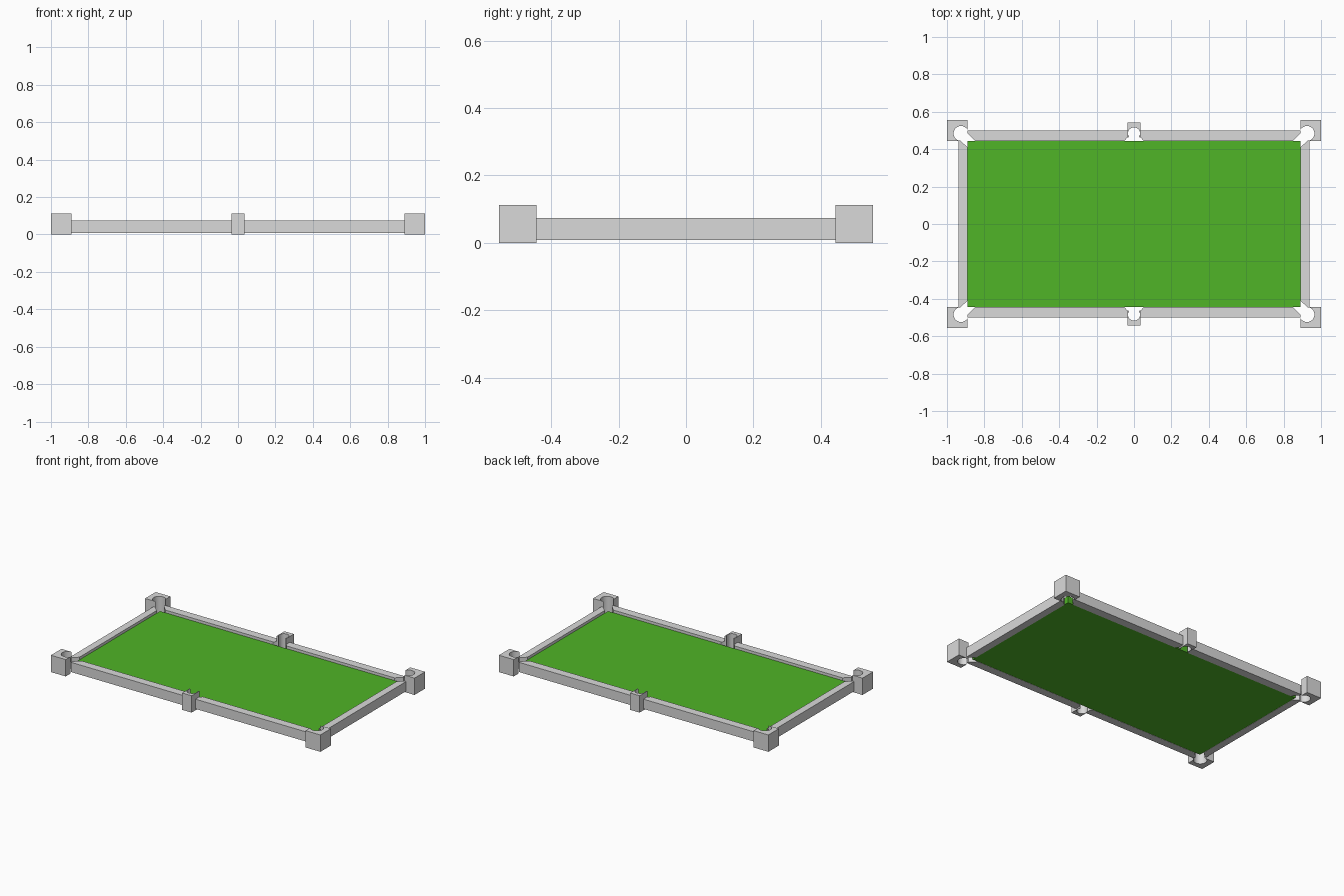
import bpy, bmesh, math

if "Cube" in bpy.data.objects:
    bpy.data.objects.remove(bpy.data.objects["Cube"])


def material(name, rgb):
    m = bpy.data.materials.new(name)
    m.diffuse_color = (*rgb, 1)
    m.use_nodes = True
    m.node_tree.nodes["Principled BSDF"].inputs["Base Color"].default_value = m.diffuse_color
    return m


GREY = material("light_grey", (0.7, 0.7, 0.7))
GREEN = material("green_cloth", (0.08, 0.46, 0.02))


def prism(name, outline, z0, z1, mat, mirror=(False, False)):
    """Extrude a plan outline from z0 to z1 and mirror it about the centre."""
    bm = bmesh.new()
    face = bm.faces.new([bm.verts.new((x, y, z0)) for x, y in outline])
    ext = bmesh.ops.extrude_face_region(bm, geom=[face])
    top = [v for v in ext["geom"] if isinstance(v, bmesh.types.BMVert)]
    bmesh.ops.translate(bm, verts=top, vec=(0, 0, z1 - z0))
    # triangulate the caps so that concave outlines fill cleanly
    bmesh.ops.recalc_face_normals(bm, faces=bm.faces)
    bmesh.ops.triangulate(bm, faces=[f for f in bm.faces if len(f.verts) > 4])
    me = bpy.data.meshes.new(name)
    bm.to_mesh(me)
    bm.free()
    me.materials.append(mat)
    ob = bpy.data.objects.new(name, me)
    bpy.context.collection.objects.link(ob)
    if any(mirror):
        mod = ob.modifiers.new("mirror", "MIRROR")
        mod.use_axis = (mirror[0], mirror[1], False)
        mod.use_mirror_merge = False
    bpy.context.view_layer.objects.active = ob
    ob.select_set(True)
    bpy.ops.object.shade_smooth_by_angle(angle=math.radians(30))
    ob.select_set(False)
    return ob


def arc(cx, cy, r, a0, a1, n=20):
    """Points on a circle between two angles in degrees."""
    return [(cx + r * math.cos(math.radians(a0 + (a1 - a0) * i / n)),
             cy + r * math.sin(math.radians(a0 + (a1 - a0) * i / n)))
            for i in range(n + 1)]


# Cloth-covered playing bed
prism("bed", [(-.89, -.445), (.89, -.445), (.89, .445), (-.89, .445)],
      .01, .056, GREEN)

# Corner pocket blocks, each with a round bite open to the bed
a = math.degrees(math.acos(-.035 / .04))
corner = [(1, .443), (1, .555), (.89, .555)] + arc(.925, .484, .04, a, -90)
prism("corner_pockets", corner, 0, .113, GREY, (True, True))

# Side pocket blocks, open to the bed
middle = [(.035, .46), (.035, .542), (-.035, .542), (-.035, .46)]
middle += arc(0, .485, .032, 215, -35)
prism("side_pockets", middle, 0, .113, GREY, (False, True))

# Long rails with angled jaws at both ends
long_rail = [(.035, .5), (.89, .5), (.89, .485), (.85, .445),
             (.05, .445), (.035, .465)]
prism("long_rails", long_rail, .009, .074, GREY, (True, True))

# Short rails with angled jaws at both ends
short_rail = [(.938, -.447), (.938, .447), (.93, .447), (.89, .41),
              (.89, -.41), (.93, -.447)]
prism("short_rails", short_rail, .009, .074, GREY, (True, False))
